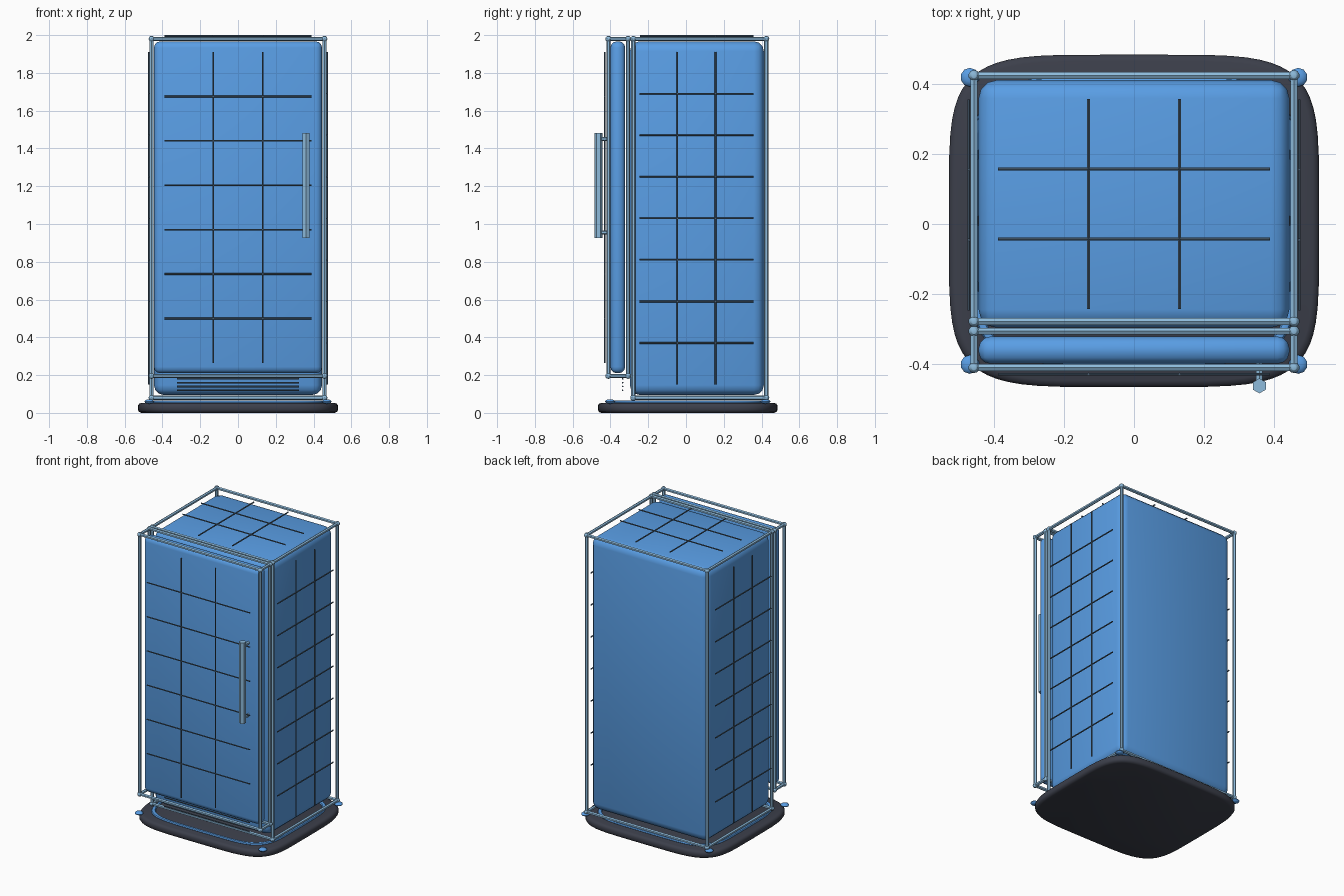
import bpy, bmesh, math
from mathutils import Vector, Matrix

if "Cube" in bpy.data.objects:
    bpy.data.objects.remove(bpy.data.objects["Cube"])


def mat(name, c):
    m = bpy.data.materials.new(name)
    m.diffuse_color = (*c, 1)
    m.use_nodes = True
    m.node_tree.nodes["Principled BSDF"].inputs["Base Color"].default_value = m.diffuse_color
    return m


BLUE = mat("panel_blue", (0.10, 0.34, 0.78))
LIGHT = mat("frame_light_blue", (0.27, 0.50, 0.72))
LINE = mat("line_slate", (0.07, 0.12, 0.18))
DARK = mat("base_dark", (0.045, 0.05, 0.07))


def finish(name, bm, material, smooth=None):
    me = bpy.data.meshes.new(name)
    bmesh.ops.recalc_face_normals(bm, faces=bm.faces)
    bm.to_mesh(me)
    bm.free()
    ob = bpy.data.objects.new(name, me)
    bpy.context.collection.objects.link(ob)
    me.materials.append(material)
    if smooth:
        bpy.ops.object.select_all(action='DESELECT')
        ob.select_set(True)
        bpy.context.view_layer.objects.active = ob
        bpy.ops.object.shade_smooth_by_angle(angle=math.radians(smooth))
    return ob


def rod(bm, a, b, r, n=6):
    a, b = Vector(a), Vector(b)
    d = b - a
    m = Matrix.Translation((a + b) / 2) @ d.to_track_quat('Z', 'Y').to_matrix().to_4x4()
    bmesh.ops.create_cone(bm, cap_ends=True, segments=n, radius1=r, radius2=r,
                          depth=d.length, matrix=m)


def ball(bm, p, r, squash=1.0):
    m = Matrix.Translation(p) @ Matrix.Diagonal((1, 1, squash, 1))
    bmesh.ops.create_uvsphere(bm, u_segments=10, v_segments=6, radius=r, matrix=m)


def rounded_box(name, lo, hi, bevel):
    lo, hi = Vector(lo), Vector(hi)
    bm = bmesh.new()
    m = Matrix.Translation((lo + hi) / 2) @ Matrix.Diagonal((*(hi - lo), 1))
    bmesh.ops.create_cube(bm, size=1, matrix=m)
    bmesh.ops.bevel(bm, geom=bm.edges[:], offset=bevel, segments=3, profile=0.5,
                    affect='EDGES')
    return finish(name, bm, BLUE, 30)


def box_frame(name, lo, hi, r=0.011, joint=0.016):
    bm = bmesh.new()
    pts = [Vector((x, y, z)) for x in (lo[0], hi[0]) for y in (lo[1], hi[1])
           for z in (lo[2], hi[2])]
    for i, p in enumerate(pts):
        ball(bm, p, joint)
        for bit in (1, 2, 4):
            if not i & bit:
                rod(bm, p, pts[i | bit], r)
    return finish(name, bm, LIGHT, 30)


def line_grid(name, place, u0, u1, v0, v1, nu, nv, r=0.0045):
    """nu lines across u and nv lines across v; place maps (u, v) to a point."""
    bm = bmesh.new()
    for i in range(1, nu + 1):
        u = u0 + (u1 - u0) * i / (nu + 1)
        rod(bm, place(u, v0), place(u, v1), r)
    for i in range(1, nv + 1):
        v = v0 + (v1 - v0) * i / (nv + 1)
        rod(bm, place(u0, v), place(u1, v), r)
    return finish(name, bm, LINE)


def oval(t, a, b, n=5.0):
    c, s = math.cos(t), math.sin(t)
    return (a * math.copysign(abs(c) ** (2 / n), c),
            0.009 + b * math.copysign(abs(s) ** (2 / n), s))


def loft(name, profile, material, closed):
    """Sweep a (inset, z) profile round the squarish base outline."""
    bm = bmesh.new()
    N = 64
    loops = []
    for inset, z in profile:
        loops.append([bm.verts.new((*oval(2 * math.pi * i / N, 0.53 - inset, 0.476 - inset), z))
                      for i in range(N)])
    pairs = list(zip(loops, loops[1:]))
    if closed:
        pairs.append((loops[-1], loops[0]))
    else:
        bm.faces.new(loops[0])
        bm.faces.new(loops[-1])
    for p, q in pairs:
        for i in range(N):
            j = (i + 1) % N
            bm.faces.new((p[i], p[j], q[j], q[i]))
    return finish(name, bm, material, 40)


# Floor plinth and the glowing ring lying on it
loft("base_plinth", [(0.018, 0), (0.006, 0.005), (0, 0.016), (0, 0.037),
                     (0.006, 0.048), (0.018, 0.053)], DARK, False)
loft("base_ring", [(0.073 + 0.011 * math.cos(a), 0.055 + 0.011 * math.sin(a))
                   for a in (k * math.pi / 4 for k in range(8))], BLUE, True)

# Flattened corner feet
bm = bmesh.new()
for x in (-0.47, 0.47):
    for y in (-0.402, 0.42):
        ball(bm, (x, y, 0.06), 0.027, 0.45)
finish("corner_feet", bm, BLUE, 40)

# Cabinet and door, each inside a tube frame
rounded_box("cabinet_body", (-0.445, -0.297, 0.095), (0.445, 0.412, 1.967), 0.052)
box_frame("cabinet_frame", (-0.458, -0.279, 0.08), (0.458, 0.425, 1.98))
rounded_box("door_panel", (-0.445, -0.40, 0.21), (0.445, -0.322, 1.967), 0.034)
box_frame("door_frame", (-0.458, -0.411, 0.196), (0.458, -0.307, 1.98))

# Surface grid lines on door, sides and top
line_grid("door_grid", lambda u, v: (u, -0.43, v), -0.39, 0.39, 0.265, 1.91, 2, 6)
for side, sx in (("left", -1), ("right", 1)):
    line_grid(side + "_grid", lambda u, v: (sx * 0.473, u, v), -0.247, 0.357, 0.15, 1.91, 2, 7)
line_grid("top_grid", lambda u, v: (u, v, 1.9955), -0.39, 0.39, -0.243, 0.358, 2, 2)

# Vent slats under the door
bm = bmesh.new()
for k in range(4):
    z = 0.12 + 0.02 * k
    rod(bm, (-0.323, -0.336, z), (0.323, -0.336, z), 0.0045)
finish("vent_slats", bm, LINE)

# Six-sided door handle with two mounts
bm = bmesh.new()
bmesh.ops.create_cone(bm, cap_ends=True, segments=6, radius1=0.0215, radius2=0.0215,
                      depth=0.556, matrix=Matrix.Translation((0.359, -0.4635, 1.203)))
for z in (0.955, 1.45):
    rod(bm, (0.359, -0.46, z), (0.359, -0.40, z), 0.011)
finish("door_handle", bm, LIGHT)
